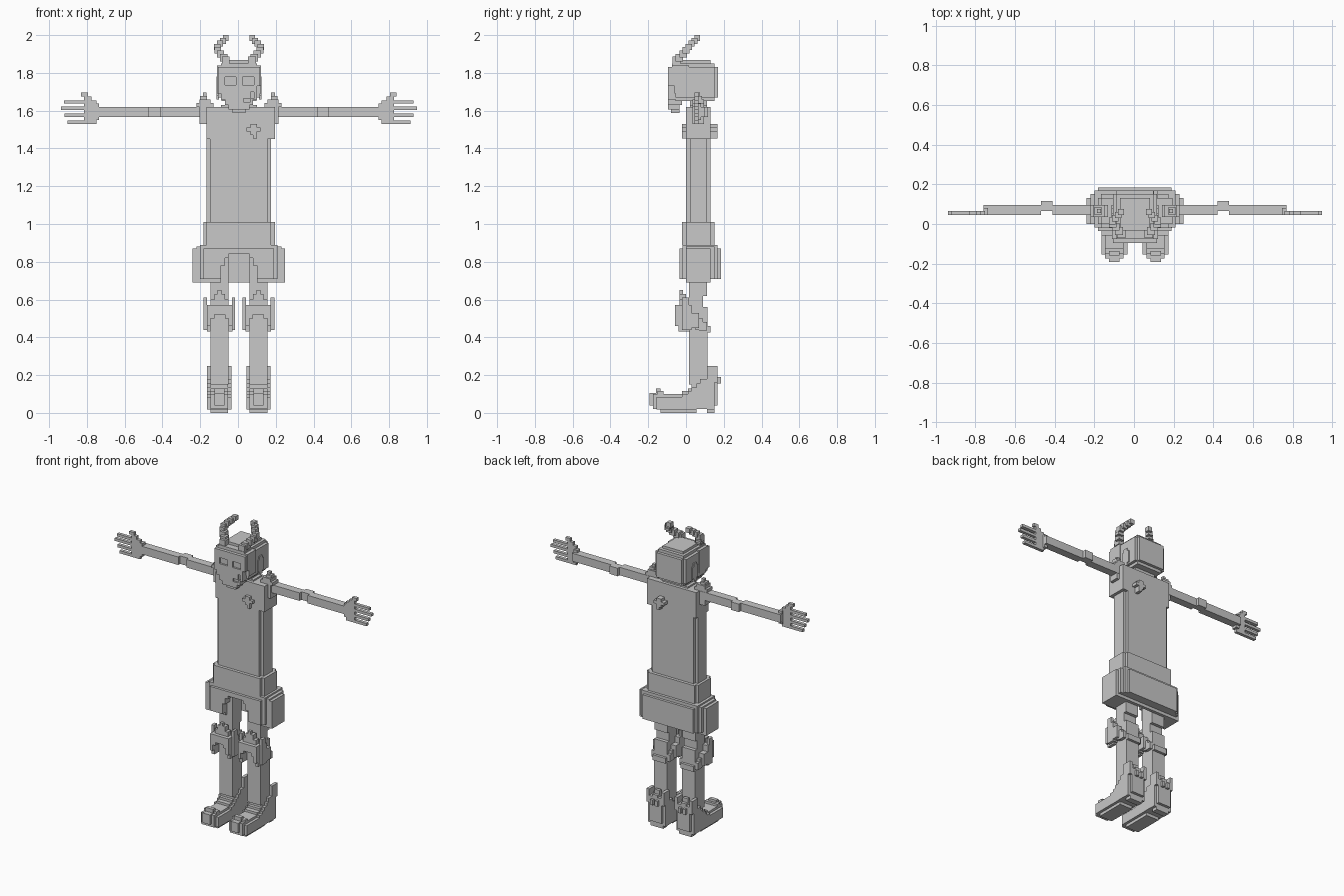
import bpy, bmesh

GREY = bpy.data.materials.new("plain_grey")
GREY.diffuse_color = (0.58, 0.58, 0.58, 1)
C = 0.005   # mirror centre in x
V = 0.0195  # block step


def build(name, add, cut=(), mirror=False):
    """Clean blocky union of boxes (x0,x1,y0,y1,z0,z1), minus cut boxes."""
    if mirror:
        flip = lambda b: (2 * C - b[1], 2 * C - b[0]) + tuple(b[2:])
        for side, f in (("right", lambda b: b), ("left", flip)):
            build(side + "_" + name, [f(b) for b in add], [f(b) for b in cut])
        return
    add = [[round(v, 3) for v in b] for b in add]
    cut = [[round(v, 3) for v in b] for b in cut]
    ax = [sorted({b[2 * a + k] for b in add + cut for k in (0, 1)}) for a in range(3)]
    idx = [{v: i for i, v in enumerate(a)} for a in ax]
    cells = set()
    for boxes, op in ((add, cells.update), (cut, cells.difference_update)):
        for b in boxes:
            r = [range(idx[a][b[2 * a]], idx[a][b[2 * a + 1]]) for a in range(3)]
            op({(i, j, k) for i in r[0] for j in r[1] for k in r[2]})
    bm = bmesh.new()
    verts = {}

    def vert(p):
        if p not in verts:
            verts[p] = bm.verts.new([ax[a][p[a]] for a in range(3)])
        return verts[p]

    for c in sorted(cells):
        for a in range(3):
            for s in (0, 1):
                n = list(c)
                n[a] += 2 * s - 1
                if tuple(n) in cells:
                    continue
                quad = []
                for du, dv in ((0, 0), (1, 0), (1, 1), (0, 1)):
                    p = list(c)
                    p[a] += s
                    p[(a + 1) % 3] += du
                    p[(a + 2) % 3] += dv
                    quad.append(vert(tuple(p)))
                bm.faces.new(quad if s else quad[::-1])
    bmesh.ops.dissolve_limit(bm, angle_limit=0.01, verts=bm.verts, edges=bm.edges)
    me = bpy.data.meshes.new(name)
    bm.to_mesh(me)
    bm.free()
    me.materials.append(GREY)
    bpy.context.collection.objects.link(bpy.data.objects.new(name, me))


def stepped(x0, x1, y0, y1, z0, z1, s=V):
    """Box with one-step notched edges."""
    return [(x0, x1, y0 + s, y1 - s, z0 + s, z1 - s),
            (x0 + s, x1 - s, y0, y1, z0 + s, z1 - s),
            (x0 + s, x1 - s, y0 + s, y1 - s, z0, z1)]


# torso with wider sleeve openings, and the belt
build("torso", [(-.147, .156, 0, .13, .9, 1.62), (-.166, .175, .02, .11, .9, 1.62),
                (-.166, .195, 0, .13, 1.45, 1.62)])
build("belt", [(-.166, .175, -.02, .15, .89, 1.01), (-.182, .195, 0, .13, .89, 1.01)])

# plus-shaped badges on chest and back
for nm, y0, y1 in (("chest_badge", -.02, 0), ("back_badge", .13, .168)):
    build(nm, [(.045, .12, y0, y1, 1.49, 1.51), (.065, .1, y0, y1, 1.472, 1.53),
               (.08, .1, y0, y1, 1.453, 1.48)])

# skirt: rounded block with a stepped front arch
build("skirt", [(-.182, .19, -.035, .185, .71, .87), (-.2, .21, -.018, .168, .71, .89),
                (-.22, .23, 0, .15, .71, .88), (-.24, .25, 0, .13, .69, .87)],
      [(-.09, .1, -.04, .11, .69, .78), (-.07, .08, -.04, .11, .69, .82),
       (-.05, .06, -.04, .11, .69, .84)])

# legs
build("leg", [(-.145, -.05, .015, .11, .62, .9), (-.145, -.05, .015, .09, .5, .62),
              (-.145, -.05, .015, .113, .15, .56)], mirror=True)

# knee pads: crown points, arched lower opening, strap sloping round the back
build("knee_pad", [
    (-.165, -.03, -.04, .02, .43, .57), (-.165, -.03, -.058, .02, .46, .57),
    (-.145, -.05, -.035, 0, .57, .6), (-.125, -.07, -.035, 0, .6, .63),
    (-.108, -.088, -.035, -.015, .63, .65), (-.182, -.015, -.02, .03, .44, .57),
    (-.182, -.163, -.02, .015, .57, .61), (-.032, -.015, -.02, .015, .57, .61),
    (-.182, -.015, .03, .07, .45, .53), (-.165, -.03, .05, .09, .44, .5),
    (-.165, -.03, .07, .112, .435, .48), (-.145, -.05, .1, .13, .425, .46)],
    [(-.145, -.05, -.06, .01, .43, .5), (-.125, -.07, -.06, .01, .43, .52)], mirror=True)

# boots: stepped side profile, rounded toe, ragged cuff
rows = [(-.155, -.135, V, .085), (-.135, -.02, 0, .085), (-.02, .01, 0, .1), (.01, .03, 0, .115),
        (.03, .055, 0, .135), (.055, .075, .02, .155), (.075, .11, .02, .18),
        (.11, .13, 0, .2), (.13, .15, 0, .21)]
boot = [(-.163, -.034, a, b, max(z0, V), z1) for a, b, z0, z1 in rows]
boot += [(-.145, -.052, a, b, z0, z1 + .015) for a, b, z0, z1 in rows]
boot += [(-.145, -.052, -.175, -.13, .02, .1), (-.125, -.072, -.192, -.15, .04, .105),
         (-.125, -.072, -.16, -.135, .1, .13), (-.145, -.052, -.15, -.12, .09, .115),
         (-.145, -.052, .13, .168, .04, .2),
         (-.163, -.034, .13, .15, .18, .247), (-.163, -.034, .15, .168, .16, .22),
         (-.125, -.105, .15, .185, .155, .19), (-.09, -.07, .15, .185, .155, .19),
         (-.163, -.143, .11, .168, .2, .247), (-.054, -.034, .11, .168, .2, .247)]
build("boot", boot, [(-.143, -.118, .12, .17, .205, .25), (-.08, -.055, .12, .17, .205, .25)],
      mirror=True)

# arms with an elbow set slightly back
build("arm", [(-.41, -.14, .045, .097, 1.567, 1.62), (-.47, -.41, .065, .116, 1.567, 1.62),
              (-.76, -.47, .045, .097, 1.567, 1.62)], mirror=True)

# hands: palm fanning out from the wrist, thumb and four fingers
hand = [(-.76, -.735, .045, .08, 1.55, 1.637), (-.78, -.75, .045, .066, 1.53, 1.655),
        (-.815, -.775, .045, .066, 1.53, 1.675), (-.83, -.795, .045, .066, 1.675, 1.695)]
hand += [(x, -.8, .045, .066, z, z + .018) for x, z in
         ((-.92, 1.637), (-.938, 1.603), (-.918, 1.566), (-.902, 1.53))]
build("hand", hand, mirror=True)

# shoulder spikes
build("shoulder_spike", [(-.22, -.13, .035, .095, 1.62, 1.64), (-.205, -.145, .035, .095, 1.53, 1.66),
                         (-.2, -.165, .045, .085, 1.66, 1.677), (-.186, -.166, .055, .075, 1.677, 1.695)],
      mirror=True)

# neck and head
build("neck", [(-.09, .1, .02, .11, 1.61, 1.63), (-.07, .08, .02, .11, 1.6, 1.68)])
build("head", stepped(-.107, .117, -.075, .17, 1.65, 1.85)
      + [(-.07, .08, -.035, .13, 1.8, 1.867)])

# face mask: tapered chin, eye openings, chipped edge on one side
mask = [(-.03, .04, -.08, -.035, 1.587, 1.61), (-.05, .06, -.095, -.035, 1.607, 1.63),
        (-.07, .08, -.095, -.02, 1.63, 1.66), (-.09, .1, -.095, 0, 1.66, 1.69),
        (-.107, .117, -.095, -.02, 1.69, 1.83), (-.11, .122, -.075, .015, 1.69, 1.84),
        (-.09, .1, -.075, 0, 1.83, 1.85)]
build("face_mask", mask, [(-.07, -.01, -.1, -.083, 1.737, 1.777), (.025, .085, -.1, -.083, 1.737, 1.777),
                          (.03, .065, -.1, -.083, 1.645, 1.665), (.065, .085, -.1, -.083, 1.665, 1.7),
                          (.1, .125, -.1, -.06, 1.69, 1.73)])

# ear discs
build("ear", [(-.114, -.1, .035, .095, 1.68, 1.76), (-.114, -.1, .05, .08, 1.66, 1.78)],
      mirror=True)

# curled horns as a chain of blocks
path = [(-.065, -.05, 1.865), (-.075, -.035, 1.88), (-.092, -.015, 1.9), (-.107, 0, 1.92),
        (-.11, .015, 1.937), (-.095, .03, 1.955), (-.08, .045, 1.97), (-.065, .06, 1.985)]
build("horn", [(x - h, x + h, y - h, y + h, z - h, z + h)
               for i, (x, y, z) in enumerate(path) for h in [.021 - .0009 * i]], mirror=True)
